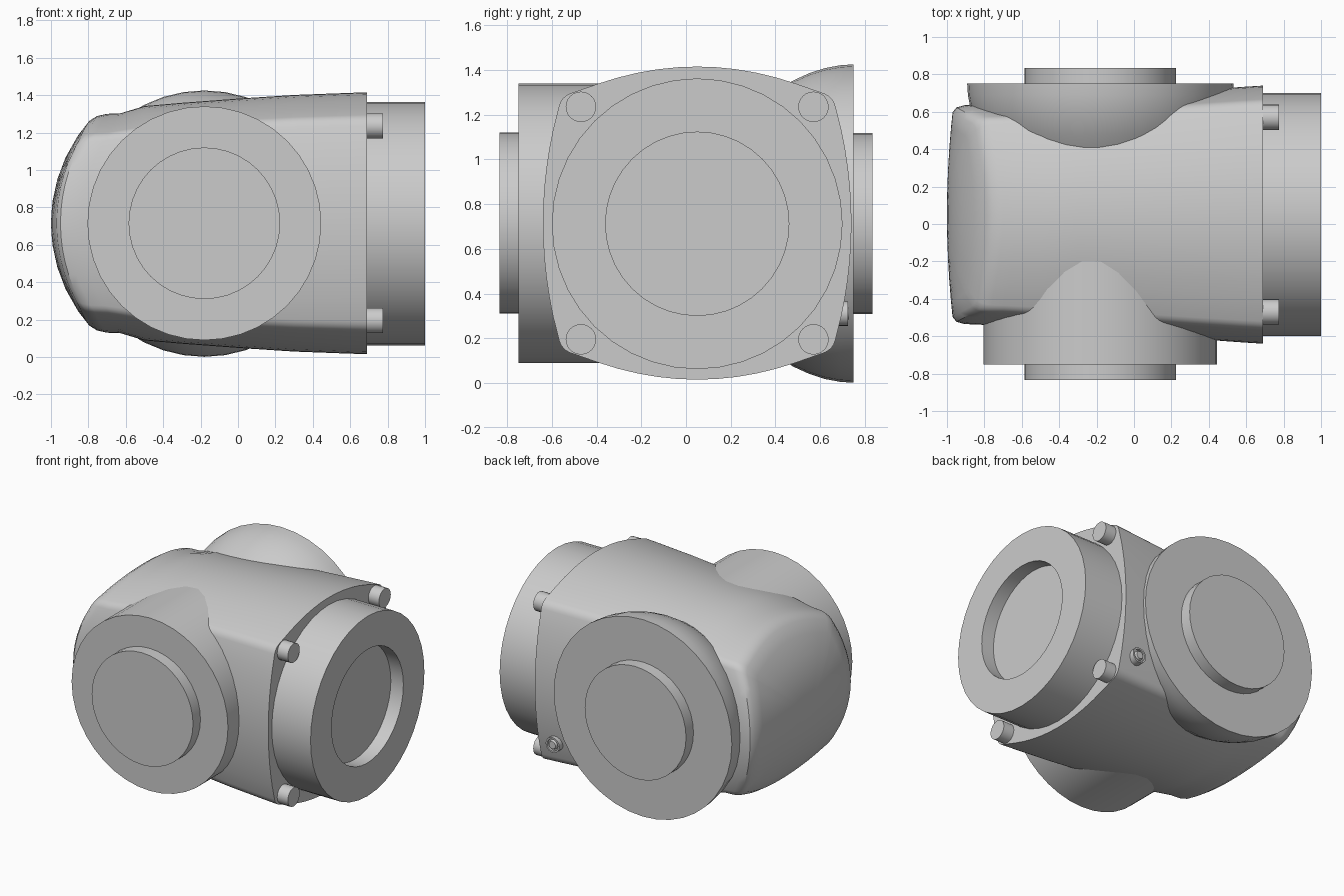
import bpy, bmesh, math
from mathutils import Matrix, Vector

if "Cube" in bpy.data.objects:
    bpy.data.objects.remove(bpy.data.objects["Cube"])

CY, CZ = 0.05, 0.715      # centre line of the housing
PX = -0.18                # x of the side ports


def finish(name, bm, angle=35):
    bmesh.ops.recalc_face_normals(bm, faces=bm.faces)
    me = bpy.data.meshes.new(name)
    bm.to_mesh(me)
    bm.free()
    ob = bpy.data.objects.new(name, me)
    bpy.context.collection.objects.link(ob)
    bpy.ops.object.select_all(action='DESELECT')
    ob.select_set(True)
    bpy.context.view_layer.objects.active = ob
    bpy.ops.object.shade_smooth_by_angle(angle=math.radians(angle))
    return ob


def bridge(bm, a, b):
    n = len(a)
    for i in range(n):
        bm.faces.new((a[i], a[(i + 1) % n], b[(i + 1) % n], b[i]))


def lathe(name, origin, direction, profile, n=40):
    """Spin (distance, radius) pairs round an axis and close both ends."""
    rot = Vector(direction).to_track_quat('Z', 'Y').to_matrix().to_4x4()
    m = Matrix.Translation(origin) @ rot
    bm = bmesh.new()
    rings = [[bm.verts.new(m @ Vector((r * math.cos(2 * math.pi * i / n),
                                       r * math.sin(2 * math.pi * i / n), d)))
              for i in range(n)] for d, r in profile]
    for a, b in zip(rings, rings[1:]):
        bridge(bm, a, b)
    bm.faces.new(rings[0])
    bm.faces.new(rings[-1])
    return finish(name, bm)


def section(n=12):
    """Bulged square with rounded corners, as (dy, dz) points."""
    quarter = []
    cy, cz, r = 0.535, 0.505, 0.08
    # side bulge, corner, top bulge
    for i in range(n // 2):
        z = 0.50 * i / (n // 2)
        quarter.append((0.69 - 0.26 * z * z, z))
    for i in range(5):
        a = math.radians(14 + 54 * i / 4)
        quarter.append((cy + r * math.cos(a) + 0.005, cz + r * math.sin(a)))
    for i in range(n // 2):
        y = 0.53 * (1 - (i + 1) / (n // 2))
        quarter.append((y, 0.70 - 0.39 * y * y))
    half = quarter + [(-y, z) for y, z in reversed(quarter[:-1])]
    return half + [(y, -z) for y, z in reversed(half[1:-1])]


# Housing: tapering loft closed by a bowed end
def housing():
    bm = bmesh.new()
    base = section()

    def end_x(dy, dz):
        return PX + 0.014 - math.sqrt(max(0.834 ** 2 - dz * dz, 0)) + 0.10 * dy * dy

    rings = []
    for x, sy, sz in ((0.69, 1, 1), (0.58, 0.99, 0.995), (0.3, 0.96, 0.98),
                      (0.0, 0.925, 0.952), (-0.3, 0.89, 0.92), (-0.5, 0.87, 0.895)):
        rings.append([bm.verts.new((x, CY + y * sy, CZ + z * sz)) for y, z in base])
    for s, off in ((1, 0.13), (0.995, 0.06), (0.975, 0.018), (0.93, 0),
                   (0.8, 0), (0.6, 0), (0.4, 0), (0.2, 0)):
        ring = []
        for y, z in base:
            y, z = y * 0.852 * s, z * 0.84 * s
            ring.append(bm.verts.new((end_x(y, z) + off, CY + y, CZ + z)))
        rings.append(ring)
    for a, b in zip(rings, rings[1:]):
        bridge(bm, a, b)
    bm.faces.new(rings[0])
    tip = bm.verts.new((end_x(0, 0), CY, CZ))
    last = rings[-1]
    for i in range(len(last)):
        bm.faces.new((last[i], last[(i + 1) % len(last)], tip))
    finish("housing", bm)


housing()

# Output collar with shallow recess
lathe("output_collar", (0, CY, CZ - 0.003), (1, 0, 0),
      [(0.60, 0.65), (1.0, 0.65), (1.0, 0.41), (0.90, 0.41)])

# Front port: straight cylinder with raised boss
lathe("front_port", (PX, 0, CZ), (0, -1, 0),
      [(0.0, 0.625), (0.75, 0.625), (0.75, 0.405), (0.835, 0.405)])

# Back port: rounded flange with raised boss
lathe("back_port", (PX, 0, 0.713), (0, 1, 0),
      [(0.30, 0.52), (0.40, 0.59), (0.48, 0.64), (0.55, 0.672), (0.62, 0.695),
       (0.69, 0.708), (0.75, 0.712), (0.75, 0.405), (0.835, 0.405)])

# Corner bolts around the collar
for sy in (-1, 1):
    for sz in (-1, 1):
        lathe("collar_bolt", (0, CY + 0.52 * sy, CZ + 0.52 * sz), (1, 0, 0),
              [(0.66, 0.068), (0.775, 0.068)], 24)

# Small sunken-rim screw low on the back side
lathe("side_screw", (0.56, 0, 0.31), (0, 1, 0),
      [(0.62, 0.055), (0.725, 0.055), (0.725, 0.043), (0.708, 0.043),
       (0.708, 0.034), (0.728, 0.026)], 20)
